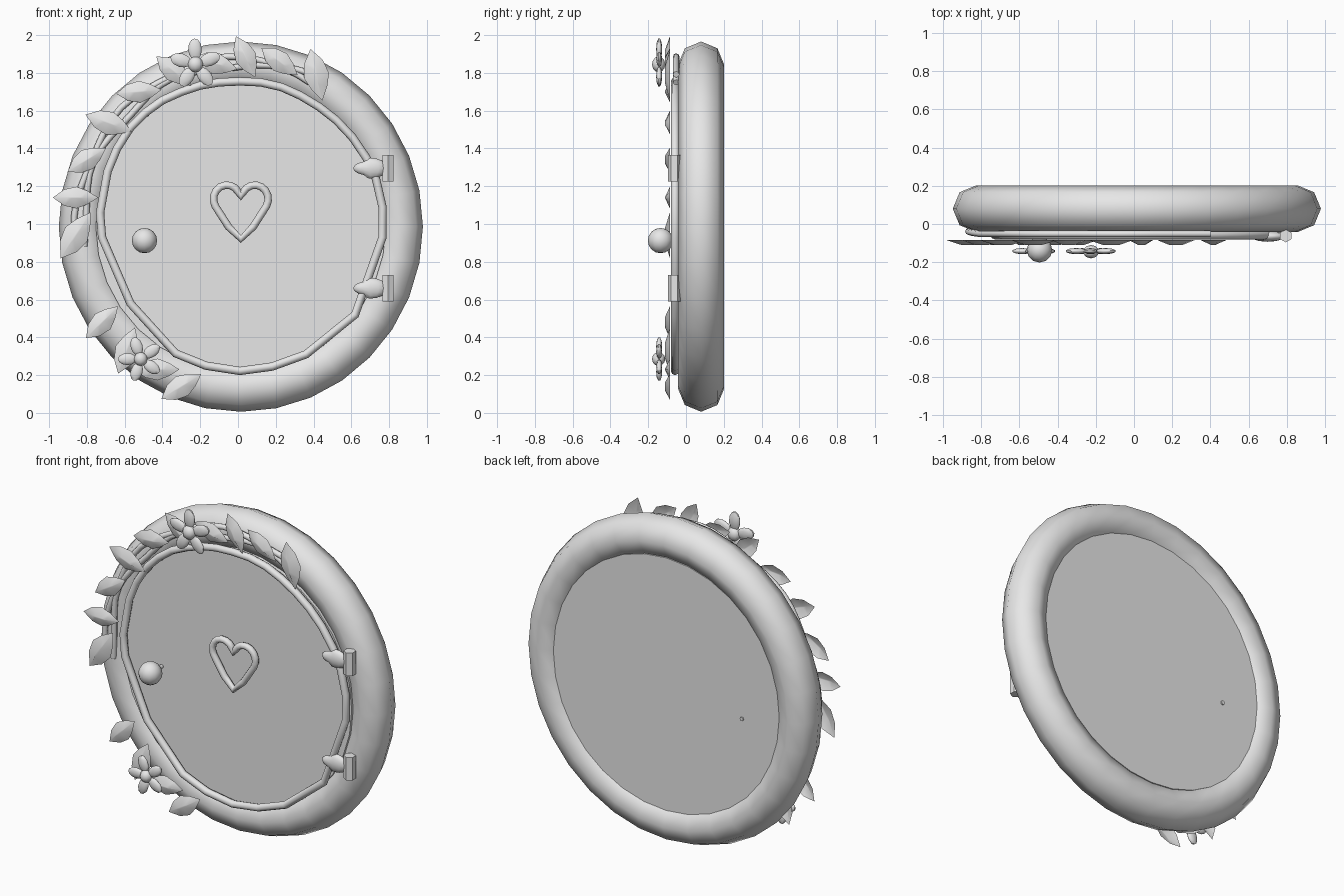
import bpy, bmesh, math
from mathutils import Matrix

cube = bpy.data.objects.get("Cube")
if cube:
    bpy.data.objects.remove(cube, do_unlink=True)

CX, CZ = 0.015, 0.986          # centre of the round doorway

grey = bpy.data.materials.new("plain grey")
grey.use_nodes = True
grey.diffuse_color = (0.8, 0.8, 0.8, 1)
grey.node_tree.nodes["Principled BSDF"].inputs["Base Color"].default_value = (0.8, 0.8, 0.8, 1)


def finish(name, bm, sharp=50):
    bmesh.ops.recalc_face_normals(bm, faces=bm.faces)
    me = bpy.data.meshes.new(name)
    bm.to_mesh(me)
    bm.free()
    me.materials.append(grey)
    ob = bpy.data.objects.new(name, me)
    bpy.context.scene.collection.objects.link(ob)
    bpy.ops.object.select_all(action='DESELECT')
    ob.select_set(True)
    bpy.context.view_layer.objects.active = ob
    bpy.ops.object.shade_smooth_by_angle(angle=math.radians(sharp))


def tube(name, pts, radius, cyclic=False):
    """Round strip through (x, y, z) points."""
    cu = bpy.data.curves.new(name, 'CURVE')
    cu.dimensions, cu.fill_mode, cu.twist_mode = '3D', 'FULL', 'Z_UP'
    cu.bevel_depth, cu.bevel_resolution = radius, 2
    cu.use_fill_caps = not cyclic
    sp = cu.splines.new('POLY')
    sp.points.add(len(pts) - 1)
    for p, (x, y, z) in zip(sp.points, pts):
        p.co = (x, z, -y, 1)
    sp.use_cyclic_u = cyclic
    sp.use_smooth = True
    cu.materials.append(grey)
    ob = bpy.data.objects.new(name, cu)
    ob.rotation_euler.x = math.pi / 2
    bpy.context.scene.collection.objects.link(ob)


def ellipsoid(bm, loc, size, angle=0.0, segs=10, rings=6):
    m = Matrix.Translation(loc) @ Matrix.Rotation(-angle, 4, 'Y') @ Matrix.Diagonal((*size, 1))
    return bmesh.ops.create_uvsphere(bm, u_segments=segs, v_segments=rings, radius=1, matrix=m)["verts"]


def cylinder(bm, loc, radius, length, segs, along_y=True):
    m = Matrix.Translation(loc)
    if along_y:
        m = m @ Matrix.Rotation(math.pi / 2, 4, 'X')
    bmesh.ops.create_cone(bm, cap_ends=True, segments=segs, radius1=radius,
                          radius2=radius, depth=length, matrix=m)


# Round frame with an eight-sided section
bm = bmesh.new()
MAJ, MIN = 32, 8
rows = []
for i in range(MAJ):
    a = math.tau * i / MAJ
    row = []
    for j in range(MIN):
        b = math.tau * j / MIN
        r = 0.858 + 0.122 * math.cos(b)
        row.append(bm.verts.new((CX + (r - 0.016) * math.sin(a), 0.08 + 0.122 * math.sin(b),
                                 CZ + r * math.cos(a))))
    rows.append(row)
for i in range(MAJ):
    for j in range(MIN):
        n, k = (i + 1) % MAJ, (j + 1) % MIN
        bm.faces.new((rows[i][j], rows[n][j], rows[n][k], rows[i][k]))
finish("round_frame", bm)

# Door panel, its front just behind the trim
FRONT, BACK = -0.026, 0.168
bm = bmesh.new()
cylinder(bm, (CX, (FRONT + BACK) / 2, CZ), 0.768, BACK - FRONT, 32)
finish("door_panel", bm)

# Slightly uneven trim around the door
trim = [(0.01, 1.755), (0.12, 1.75), (0.23, 1.725), (0.33, 1.68), (0.43, 1.62), (0.52, 1.55),
        (0.605, 1.46), (0.68, 1.35), (0.73, 1.24), (0.765, 1.09), (0.765, 0.93), (0.62, 0.52),
        (0.36, 0.31), (0.18, 0.245), (0.01, 0.222), (-0.17, 0.25), (-0.33, 0.315), (-0.57, 0.58),
        (-0.72, 0.93), (-0.73, 1.06), (-0.69, 1.28), (-0.64, 1.4), (-0.57, 1.51), (-0.49, 1.59),
        (-0.4, 1.655), (-0.3, 1.7), (-0.2, 1.733), (-0.1, 1.75)]
tube("door_trim", [(x, -0.058, z) for x, z in trim], 0.022, True)

# Heart ornament: lobe arc and tip, mirrored
half = []
for i in range(9):
    a = math.radians(150 - 22.5 * i)
    half.append((0.074 + 0.071 * math.cos(a), 1.132 + 0.074 * math.sin(a)))
half.append((0.065, 0.985))
heart = [(0, 1.145)] + half + [(0, 0.92)] + [(-x, z) for x, z in reversed(half)]
tube("heart_ornament", [(x + CX, -0.06, z) for x, z in heart], 0.02, True)

# Knob on its shaft
bm = bmesh.new()
ellipsoid(bm, (-0.495, -0.135, 0.912), (0.067, 0.067, 0.067), 0, 12, 8)
cylinder(bm, (-0.495, 0.03, 0.912), 0.012, 0.29, 8)
finish("door_knob", bm)

# Hinges: an upright barrel and a leaf-shaped strap that narrows toward the door
for name, z in (("upper_hinge", 1.295), ("lower_hinge", 0.66)):
    bm = bmesh.new()
    cylinder(bm, (0.795, -0.062, z), 0.034, 0.14, 6, along_y=False)
    for v in ellipsoid(bm, (0.7, -0.065, z), (0.09, 0.028, 0.055), 0, 12, 8):
        if v.co.x < 0.68:
            v.co.z = z + (v.co.z - z) * 0.7
    finish(name, bm)

# Two vine strands over the frame, dipping to it at the ends
for name, r0, swing in (("vine_outer", 0.872, 0.012), ("vine_inner", 0.835, -0.015)):
    pts = []
    for i in range(25):
        a = math.radians(187 - 123 * i / 24)
        r = r0 + swing * math.sin(i * 0.8)
        y = -0.052 + 0.02 * (1 - min(i / 5, 1))
        pts.append((CX + r * math.cos(a), y, CZ + (r + 0.02) * math.sin(a)))
    tube(name, pts, 0.017)

# Leaves: x, z, angle in degrees, length
LEAVES = [(-0.86, 0.94, 57, 0.29), (-0.86, 1.14, 0, 0.24), (-0.8, 1.34, 32, 0.24),
          (-0.685, 1.535, -20, 0.26), (-0.525, 1.7, 5, 0.24), (-0.34, 1.81, -40, 0.24),
          (-0.12, 1.85, -15, 0.24), (0.04, 1.885, -65, 0.24), (0.22, 1.86, -37, 0.24),
          (0.415, 1.79, -77, 0.28), (-0.72, 0.48, 45, 0.24), (-0.59, 0.33, 70, 0.26),
          (-0.43, 0.23, 0, 0.24), (-0.3, 0.14, 32, 0.25)]
outline = [(-0.5, 0), (-0.25, 0.18), (0.02, 0.24), (0.26, 0.15), (0.5, 0),
           (0.26, -0.15), (0.02, -0.24), (-0.25, -0.18)]
for n, (x, z, deg, length) in enumerate(LEAVES):
    bm = bmesh.new()
    edge = [bm.verts.new((u, 0, v)) for u, v in outline]
    rib = [bm.verts.new((u * 0.36, -0.025, v * 0.09)) for u, v in outline]
    for i in range(8):
        k = (i + 1) % 8
        bm.faces.new((edge[i], edge[k], rib[k], rib[i]))
    bm.faces.new(rib)
    m = (Matrix.Translation((x, -0.085, z)) @ Matrix.Rotation(-math.radians(deg), 4, 'Y')
         @ Matrix.Diagonal((length, 1, length, 1)))
    bmesh.ops.transform(bm, matrix=m, verts=bm.verts)
    finish(f"leaf_{n + 1}", bm, 80)

# Five-petal flowers
for name, x, z, start, s in (("top_flower", -0.225, 1.845, 92, 1.0), ("low_flower", -0.515, 0.285, 108, 0.88)):
    bm = bmesh.new()
    ellipsoid(bm, (x, -0.145, z), (0.042 * s, 0.035, 0.042 * s))
    for i in range(5):
        a = math.radians(start + 72 * i)
        ellipsoid(bm, (x + 0.08 * s * math.cos(a), -0.142, z + 0.08 * s * math.sin(a)),
                  (0.06 * s, 0.016, 0.036 * s), a)
    finish(name, bm)
